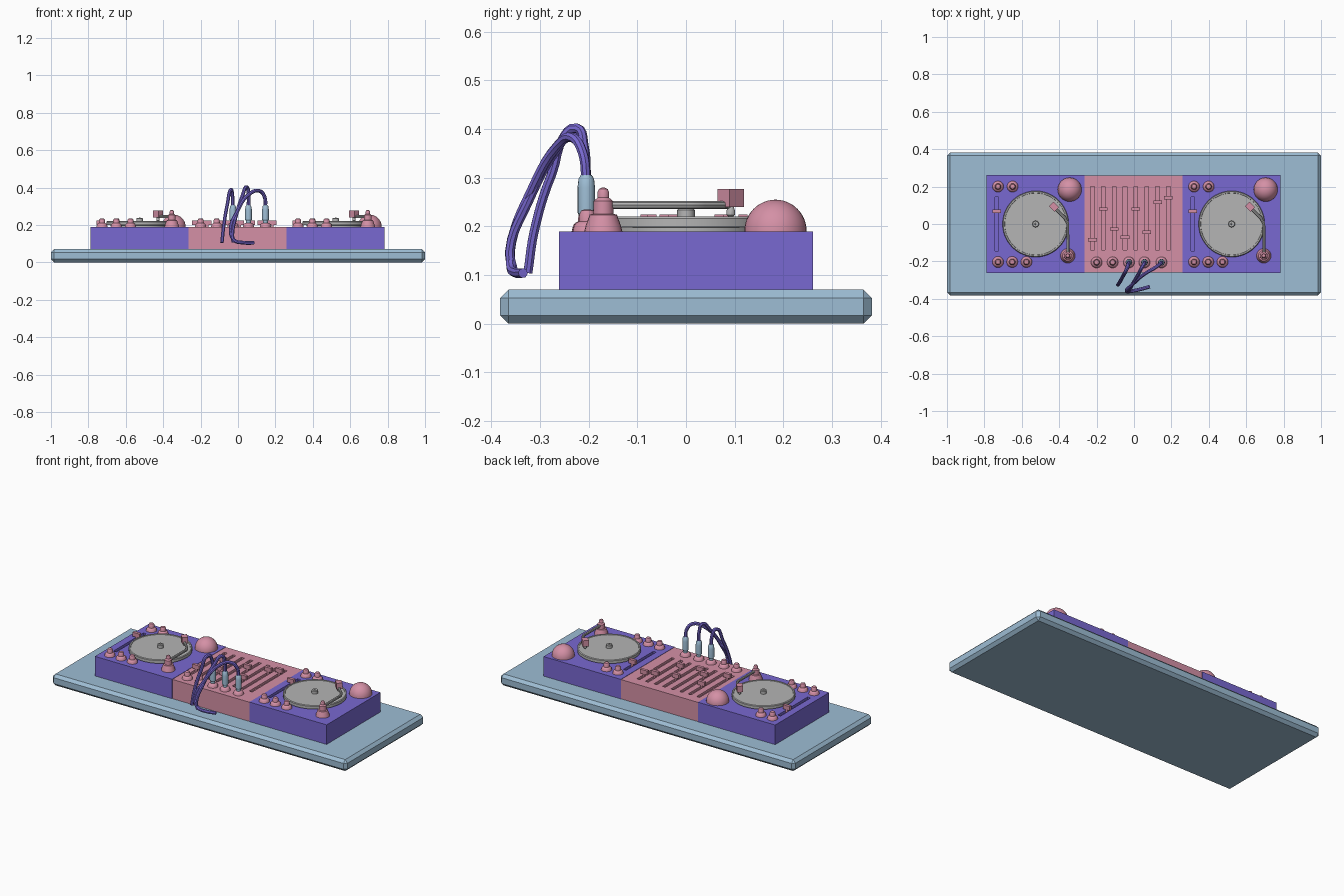
import bpy, bmesh
from math import sin, cos, pi, radians
from mathutils import Matrix, Vector

if "Cube" in bpy.data.objects:
    bpy.data.objects.remove(bpy.data.objects["Cube"], do_unlink=True)


def material(name, rgb):
    m = bpy.data.materials.new(name)
    m.use_nodes = True
    m.diffuse_color = (*rgb, 1)
    m.node_tree.nodes["Principled BSDF"].inputs["Base Color"].default_value = (*rgb, 1)
    return m


BLUE = material("pale blue", (0.34, 0.51, 0.66))
VIOLET = material("violet", (0.19, 0.14, 0.64))
PINK = material("rose pink", (0.66, 0.28, 0.38))
GREY = material("light grey", (0.46, 0.46, 0.46))


def finish(name, bm, mat, smooth=False):
    bmesh.ops.recalc_face_normals(bm, faces=bm.faces)
    mesh = bpy.data.meshes.new(name)
    bm.to_mesh(mesh)
    bm.free()
    obj = bpy.data.objects.new(name, mesh)
    bpy.context.collection.objects.link(obj)
    if mat:
        mesh.materials.append(mat)
    if smooth:
        activate(obj)
        bpy.ops.object.shade_smooth_by_angle(angle=radians(30))
    return obj


def activate(obj):
    bpy.ops.object.select_all(action="DESELECT")
    obj.select_set(True)
    bpy.context.view_layer.objects.active = obj


def add_box(bm, center, size, turn=0):
    bmesh.ops.create_cube(bm, size=1, matrix=Matrix.Translation(center)
                          @ Matrix.Rotation(turn, 4, "Z") @ Matrix.Diagonal((*size, 1)))


def box(name, center, size, mat, turn=0):
    bm = bmesh.new()
    add_box(bm, center, size, turn)
    return finish(name, bm, mat)


def lathe(name, center, profile, mat, sides=24):
    """Closed turned shape from (radius, height) pairs, bottom to top."""
    bm = bmesh.new()
    rings = [[bm.verts.new(Vector(center) + Vector((r * cos(2 * pi * i / sides),
              r * sin(2 * pi * i / sides), z))) for i in range(sides)] for r, z in profile]
    for a, b in zip(rings, rings[1:]):
        for i in range(sides):
            j = (i + 1) % sides
            bm.faces.new((a[i], a[j], b[j], b[i]))
    bm.faces.new(rings[0])
    bm.faces.new(rings[-1])
    return finish(name, bm, mat, True)


def tube(name, points, radius, mat, curved=True):
    curve = bpy.data.curves.new(name, "CURVE")
    curve.dimensions = "3D"
    curve.bevel_depth = radius
    curve.bevel_resolution = 2
    curve.resolution_u = 5
    curve.use_fill_caps = True
    spline = curve.splines.new("BEZIER" if curved else "POLY")
    if curved:
        spline.bezier_points.add(len(points) - 1)
        for p, co in zip(spline.bezier_points, points):
            p.co = co
            p.handle_left_type = p.handle_right_type = "AUTO"
    else:
        spline.points.add(len(points) - 1)
        for p, co in zip(spline.points, points):
            p.co = (*co, 1)
    curve.materials.append(mat)
    obj = bpy.data.objects.new(name, curve)
    bpy.context.collection.objects.link(obj)
    activate(obj)
    bpy.ops.object.convert(target="MESH")
    bpy.ops.object.shade_smooth_by_angle(angle=radians(40))


def cut_slots(body, slots):
    """Recess narrow slots, given as (x, y, length), into the top of a body."""
    bm = bmesh.new()
    for x, y, length in slots:
        add_box(bm, (x, y, TOP), (0.02, length, 0.03))
    cutter = finish("slot_cutter", bm, None)
    cutter.hide_render = True
    mod = body.modifiers.new("slots", "BOOLEAN")
    mod.operation = "DIFFERENCE"
    mod.solver = "EXACT"
    mod.object = cutter
    activate(body)
    bpy.ops.object.modifier_apply(modifier=mod.name)
    bpy.data.objects.remove(cutter, do_unlink=True)


def fader_cap(name, x, y):
    box(name + "_stem", (x, y, TOP), (0.012, 0.012, 0.03), PINK)
    box(name, (x, y, TOP + 0.022), (0.046, 0.018, 0.025), PINK)


TOP = 0.19
KNOB = [(0.030, 0), (0.027, 0.012), (0.022, 0.018), (0.017, 0.02),
        (0.016, 0.036), (0.012, 0.043), (0.005, 0.045)]

# Table slab with chamfered edges
slab = box("table_slab", (0, 0, 0.035), (2, 0.764, 0.07), BLUE)
bevel = slab.modifiers.new("chamfer", "BEVEL")
bevel.width = 0.017
bevel.segments = 1

# Two identical record decks
for side, cx in (("right", -0.526), ("left", 0.522)):
    deck = box(side + "_deck", (cx, 0, 0.13), (0.524, 0.522, 0.12), VIOLET)
    cut_slots(deck, [(cx - 0.208, 0, 0.29)])
    fader_cap(side + "_pitch_cap", cx - 0.208, 0.068)

    # Platter, record and spindle
    at = (cx, 0, TOP)
    lathe(side + "_platter", at, [(0.15, 0), (0.15, 0.008), (0.177, 0.009), (0.177, 0.026),
          (0.173, 0.03), (0.166, 0.03), (0.165, 0.027), (0.02, 0.027)], GREY, 48)
    lathe(side + "_spindle", at, [(0.018, 0.02), (0.018, 0.044), (0.015, 0.047),
          (0.005, 0.047), (0.004, 0.05)], GREY, 16)

    # Tone arm with pivot post and cartridge
    px, py = cx + 0.172, -0.17
    lathe(side + "_arm_pivot", (px, py, TOP), [(0.039, 0), (0.036, 0.012), (0.028, 0.034),
          (0.021, 0.036), (0.020, 0.062), (0.012, 0.069), (0.012, 0.08),
          (0.009, 0.087), (0.003, 0.09)], PINK)
    arm_z = TOP + 0.054
    tube(side + "_tone_arm", [(px, py, arm_z), (px, 0.005, arm_z),
         (px - 0.018, 0.035, arm_z), (cx + 0.1, 0.087, arm_z)], 0.008, GREY, False)
    box(side + "_cartridge", (cx + 0.098, 0.092, TOP + 0.068), (0.034, 0.042, 0.037),
        PINK, radians(45))
    lathe(side + "_needle", (cx + 0.098, 0.092, TOP), [(0.003, 0.028), (0.009, 0.034),
          (0.009, 0.042), (0.006, 0.05)], GREY, 12)

    # Large dome button
    lathe(side + "_dome", (cx + 0.182, 0.184, TOP),
          [(0.064 * cos(a * pi / 24), 0.065 * sin(a * pi / 24)) for a in range(12)]
          + [(0.001, 0.065)], PINK, 32)

    # Knobs along the back and front edges
    places = [(-0.201, 0.2), (-0.123, 0.2)] + [(-0.201 + 0.076 * i, -0.203) for i in range(3)]
    for n, (dx, y) in enumerate(places):
        lathe(f"{side}_deck_knob_{n + 1}", (cx + dx, y, TOP), KNOB, PINK)

# Mixer with a row of sliders
mixer = box("mixer", (-0.002, 0, 0.129), (0.524, 0.518, 0.118), PINK)
slider_x = [-0.222 + 0.058 * i for i in range(8)]
cut_slots(mixer, [(x, 0.03, 0.34) for x in slider_x])
for n, (x, y) in enumerate(zip(slider_x, (-0.085, 0.08, -0.027, -0.07, 0.08, -0.045, 0.117, 0.14))):
    fader_cap(f"mixer_slider_{n + 1}", x, y)

# Mixer knobs
for n, x in enumerate((-0.2, -0.114)):
    lathe(f"mixer_knob_{n + 1}", (x, -0.205, TOP), KNOB, PINK)

# Plugs in sockets, each with a drooping cable
cables = {
    -0.027: [(-0.03, -0.213, 0.36), (-0.037, -0.235, 0.388), (-0.057, -0.275, 0.31),
             (-0.077, -0.312, 0.19), (-0.086, -0.325, 0.105)],
    0.056: [(0.056, -0.21, 0.365), (0.047, -0.224, 0.402), (0.025, -0.265, 0.36),
            (-0.01, -0.325, 0.25), (-0.03, -0.362, 0.15), (-0.025, -0.355, 0.107)],
    0.147: [(0.142, -0.212, 0.35), (0.115, -0.232, 0.382), (0.06, -0.265, 0.365),
            (-0.005, -0.32, 0.27), (-0.04, -0.358, 0.17), (-0.02, -0.36, 0.118),
            (0.03, -0.35, 0.105), (0.085, -0.335, 0.104)],
}
for n, (x, path) in enumerate(cables.items()):
    at = (x, -0.205, TOP)
    lathe(f"socket_{n + 1}", at, KNOB[:4], PINK)
    lathe(f"plug_{n + 1}", at, [(0.013, 0.01), (0.013, 0.03), (0.018, 0.038), (0.018, 0.09),
          (0.016, 0.108), (0.011, 0.116)], BLUE, 16)
    tube(f"cable_{n + 1}", [(x, -0.205, 0.295)] + path, 0.01, VIOLET)
